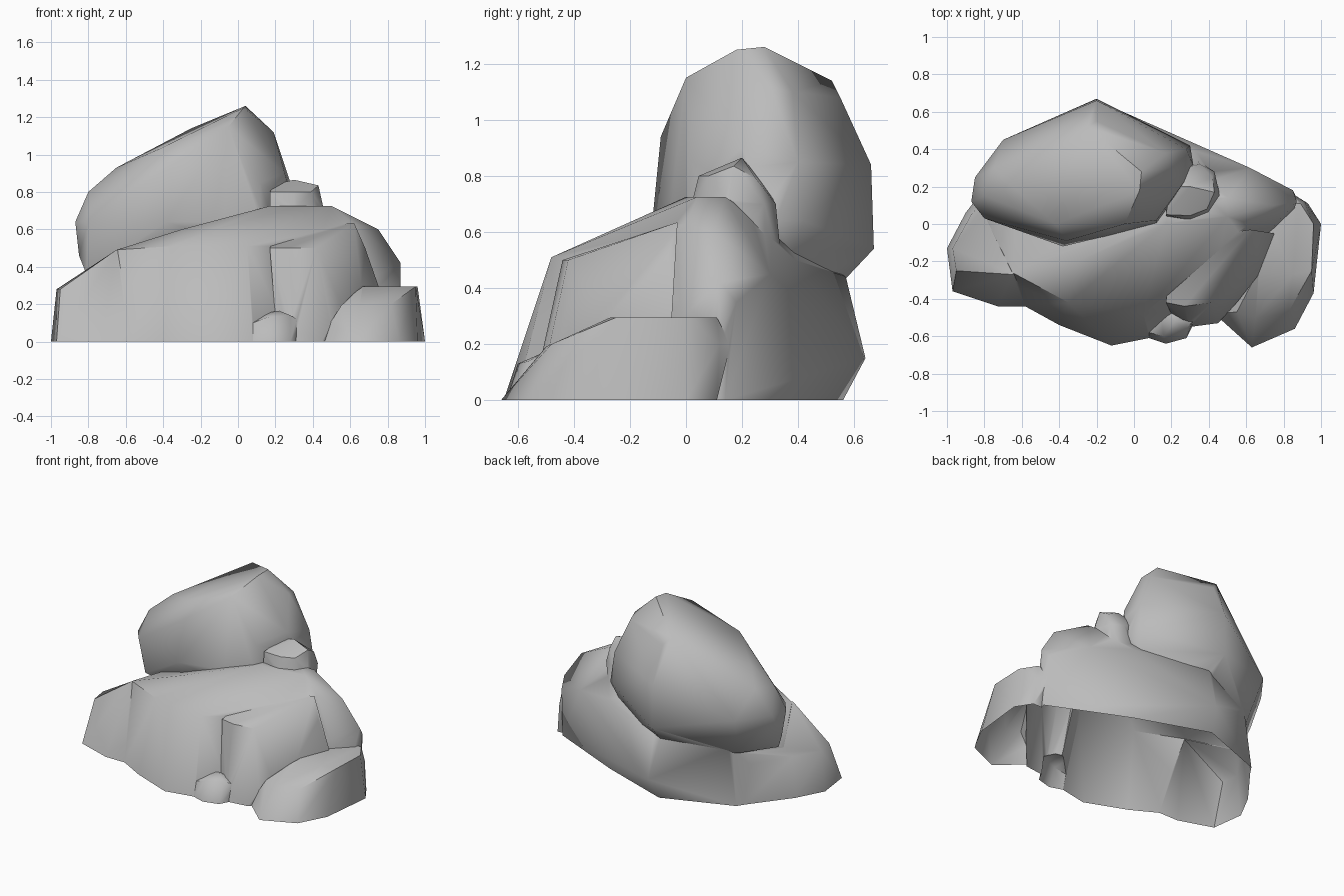
import bpy
import bmesh
import math

default_cube = bpy.data.objects.get("Cube")
if default_cube:
    bpy.data.objects.remove(default_cube, do_unlink=True)

# One plain stone colour for the whole pile
stone = bpy.data.materials.new("grey_stone")
stone.use_nodes = True
stone_colour = (.5, .5, .5, 1)
stone.diffuse_color = stone_colour
stone_shader = stone.node_tree.nodes["Principled BSDF"]
stone_shader.inputs["Base Color"].default_value = stone_colour
stone_shader.inputs["Roughness"].default_value = .9


def build_rock(name, *outlines):
    """Wrap a closed rock skin around its corner points."""
    mesh = bpy.data.meshes.new(name)
    skin = bmesh.new()
    for outline in outlines:
        for corner in outline:
            skin.verts.new(corner)

    hull = bmesh.ops.convex_hull(skin, input=skin.verts[:], use_existing_faces=False)
    inside = [item for item in hull["geom_interior"] if isinstance(item, bmesh.types.BMVert)]
    bmesh.ops.delete(skin, geom=inside, context="VERTS")
    bmesh.ops.recalc_face_normals(skin, faces=skin.faces[:])
    skin.to_mesh(mesh)
    skin.free()

    rock = bpy.data.objects.new(name, mesh)
    bpy.context.collection.objects.link(rock)
    mesh.materials.append(stone)
    return rock


def at_height(height, *plan):
    """Lift a flat plan outline to one height."""
    return [(x, y, height) for x, y in plan]


def fuse(pile, rock):
    """Weld one rock into the pile, dropping the buried surfaces."""
    weld = pile.modifiers.new("weld_" + rock.name, "BOOLEAN")
    weld.operation = "UNION"
    weld.solver = "EXACT"
    weld.object = rock
    bpy.ops.object.modifier_apply(modifier=weld.name)
    bpy.data.objects.remove(rock, do_unlink=True)


# Broad base rock: ground outline, rear bulge, front ledge, crown and shoulder
rock_pile = build_rock(
    "rock_pile",
    at_height(0, (-.6, -.43), (-.4, -.54), (-.12, -.65), (.08, -.61), (.3, -.45),
              (.83, 0), (.87, .14), (.33, .38), (-.18, .56), (-.66, .38), (-.88, .05)),
    [(-.15, .64, .15), (.33, .4, .2), (-.15, .57, .44), (-.6, .38, .4), (-.8, .05, .33)],
    [(-.65, -.26, .49), (-.35, -.42, .51), (.05, -.48, .51), (-.3, -.2, .6)],
    at_height(.725, (.17, 0), (.2, .14), (.5, .04), (.5, .14)),
    [(.62, 0, .63), (.74, -.02, .35), (.75, .1, .6), (.87, .12, .42),
     (.85, .18, .35), (.62, .3, .45), (.33, .39, .5)],
)

# Tapering lobe at the right end of the base
base_lobe = build_rock(
    "base_lobe",
    at_height(0, (-1, -.13), (-.97, -.36), (-.73, -.44), (-.56, -.44), (-.4, -.2),
              (-.9, .06), (-.67, .36)),
    [(-.97, -.13, .28), (-.95, -.25, .28), (-.8, -.22, .38), (-.65, -.27, .49),
     (-.5, -.1, .5), (-.87, .05, .28), (-.62, .34, .35)],
)

# Large leaning boulder: buried foot, widest belt, upper slopes and peak
upper_boulder = build_rock(
    "upper_boulder",
    at_height(.36, (-.81, .12), (-.65, .35), (-.18, .5), (.2, .33), (-.35, 0)),
    at_height(.64, (-.87, .12), (-.85, .25), (-.7, .45), (.3, .42),
              (.32, .3), (.12, 0), (-.38, -.12), (-.8, .03)),
    [(-.85, .14, .46), (-.2, .57, .44), (-.2, .67, .54), (-.2, .66, .84), (-.8, .15, .8),
     (-.75, .3, .82), (-.36, -.09, .94), (.28, .4, .85), (.25, .2, .9), (.12, .02, .85)],
    [(-.65, .2, .93), (-.42, 0, 1.03), (-.05, 0, 1.15), (-.25, .52, 1.14),
     (-.2, .55, 1.08), (.19, .3, 1.12), (.17, .38, 1.1)],
    [(.03, .18, 1.25), (.04, .28, 1.26)],
)

# Upright block on the front of the base
front_block = build_rock(
    "front_block",
    at_height(0, (.21, -.5), (.3, -.55), (.45, -.53), (.75, -.1), (.3, -.1)),
    at_height(.5, (.17, -.42), (.27, -.44), (.42, -.42), (.68, -.07)),
    [(.19, -.28, .54), (.3, -.25, .55), (.42, -.13, .59), (.5, -.05, .62), (.62, -.03, .635),
     (.75, -.05, .3), (.66, -.28, .3), (.55, -.42, .2)],
)

# Low rock at the outer front corner
low_side_rock = build_rock(
    "low_side_rock",
    at_height(0, (.43, -.48), (.63, -.66), (.76, -.57), (.86, -.56), (.96, -.37),
              (1, 0), (.93, .11), (.7, .1)),
    [(.55, -.47, .19), (.65, -.5, .19), (.82, -.48, .2), (.91, .12, .2), (.85, .16, .2)],
    at_height(.295, (.66, -.26), (.85, -.27), (.95, -.25), (.96, 0), (.89, .11), (.74, .1)),
)

# Pebble at the foot of the pile
foot_pebble = build_rock(
    "foot_pebble",
    at_height(0, (.08, -.61), (.17, -.64), (.28, -.61), (.32, -.53), (.2, -.4)),
    [(.08, -.58, .1), (.16, -.6, .13), (.28, -.56, .14), (.315, -.52, .12),
     (.22, -.52, .165), (.14, -.47, .15), (.28, -.45, .14)],
)

# Small stone wedged beside the boulder
wedged_stone = build_rock(
    "wedged_stone",
    at_height(.5, (.17, .05), (.3, .05), (.4, .08), (.44, .15), (.41, .28), (.34, .34), (.17, .3)),
    at_height(.7, (.17, .04), (.3, .02), (.4, .06), (.46, .15), (.43, .28), (.35, .32)),
    [(.17, .05, .8), (.3, .045, .8), (.39, .08, .8), (.42, .25, .79), (.2, .28, .77),
     (.3, .2, .865), (.43, .17, .835), (.2, .2, .84)],
)

# Weld the rocks into one continuous shell
bpy.ops.object.select_all(action="DESELECT")
rock_pile.select_set(True)
bpy.context.view_layer.objects.active = rock_pile
for part in (base_lobe, front_block, low_side_rock, foot_pebble, upper_boulder, wedged_stone):
    fuse(rock_pile, part)

# Open the underside where the pile rests on the ground
shell = bmesh.new()
shell.from_mesh(rock_pile.data)
underside = [face for face in shell.faces
             if all(vertex.co.z < .001 for vertex in face.verts)]
bmesh.ops.delete(shell, geom=underside, context="FACES")
shell.to_mesh(rock_pile.data)
shell.free()

# Soft stone shading with the hard ridges kept
bpy.ops.object.shade_smooth_by_angle(angle=math.radians(50))
